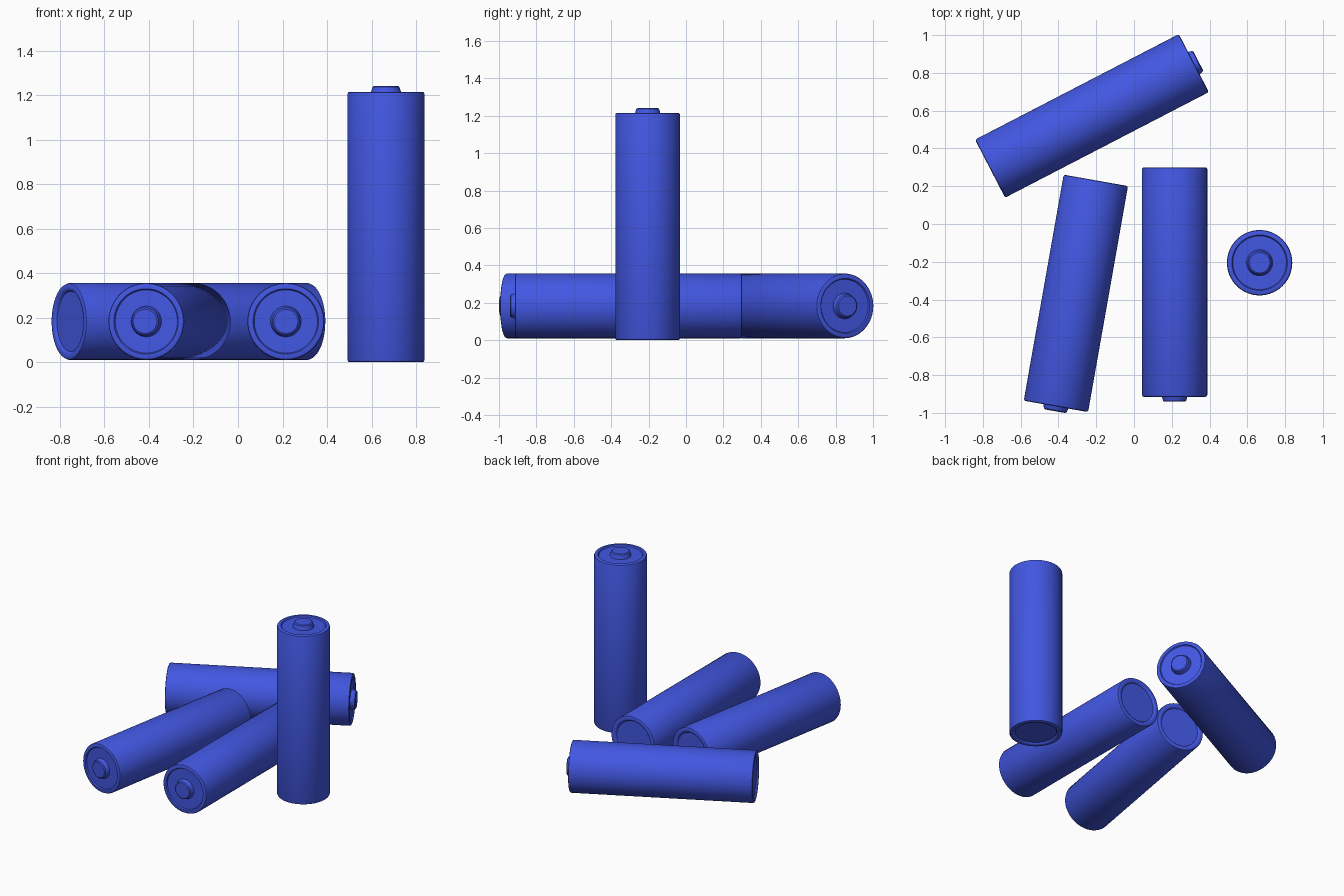
import bpy
import bmesh
from math import radians
from mathutils import Matrix, Vector

cube = bpy.data.objects.get("Cube")
if cube:
    bpy.data.objects.remove(cube, do_unlink=True)

SIDES = 64
RADIUS = 0.173
LENGTH = 1.215

# One colour for the whole cell
blue = bpy.data.materials.new("cell blue")
blue.use_nodes = True
colour = (0.055, 0.095, 0.76, 1.0)
blue.diffuse_color = colour
blue.node_tree.nodes["Principled BSDF"].inputs["Base Color"].default_value = colour

# Half cross-section (radius, height): dished base, casing, groove, contact button
PROFILE = [
    (0, 0.012), (0.135, 0.012), (0.142, 0.002), (0.147, 0),
    (RADIUS - 0.01, 0), (RADIUS - 0.003, 0.003), (RADIUS, 0.01),
    (RADIUS, LENGTH - 0.01), (RADIUS - 0.003, LENGTH - 0.003),
    (RADIUS - 0.01, LENGTH), (0.147, LENGTH), (0.142, LENGTH - 0.008),
    (0.069, LENGTH - 0.008), (0.065, LENGTH + 0.008),
    (0.061, LENGTH + 0.021), (0.054, LENGTH + 0.026), (0, LENGTH + 0.026),
]


def lathe(name):
    """Spin the half section round z into a closed mesh."""
    bm = bmesh.new()
    verts = [bm.verts.new((r, 0, z)) for r, z in PROFILE]
    edges = [bm.edges.new(pair) for pair in zip(verts, verts[1:])]
    bmesh.ops.spin(bm, geom=verts + edges, cent=(0, 0, 0), axis=(0, 0, 1),
                   angle=radians(360), steps=SIDES, use_duplicate=False)
    bmesh.ops.remove_doubles(bm, verts=bm.verts, dist=0.0002)
    bmesh.ops.recalc_face_normals(bm, faces=bm.faces)
    mesh = bpy.data.meshes.new(name)
    bm.to_mesh(mesh)
    bm.free()
    mesh.materials.append(blue)
    return mesh


cell_mesh = lathe("battery")


def place(name, base, direction):
    """Stand a cell on its base centre, pointing its button along direction."""
    obj = bpy.data.objects.new(name, cell_mesh)
    turn = Vector((0, 0, 1)).rotation_difference(Vector(direction))
    obj.matrix_world = Matrix.Translation(base) @ turn.to_matrix().to_4x4()
    bpy.context.collection.objects.link(obj)
    return obj


LYING = 0.183
cells = [
    place("standing_battery", (0.665, -0.205, 0), (0, 0, 1)),
    place("straight_lying_battery", (0.215, 0.30, LYING), (0, -1, 0)),
    place("tilted_lying_battery", (-0.202, 0.231, LYING), (-0.174, -0.985, 0)),
    place("back_lying_battery", (-0.762, 0.293, LYING), (0.888, 0.460, 0)),
]

# Smooth casing with crisp rims
bpy.ops.object.select_all(action="DESELECT")
for cell in cells:
    cell.select_set(True)
bpy.context.view_layer.objects.active = cells[0]
bpy.ops.object.shade_smooth_by_angle(angle=radians(35))
